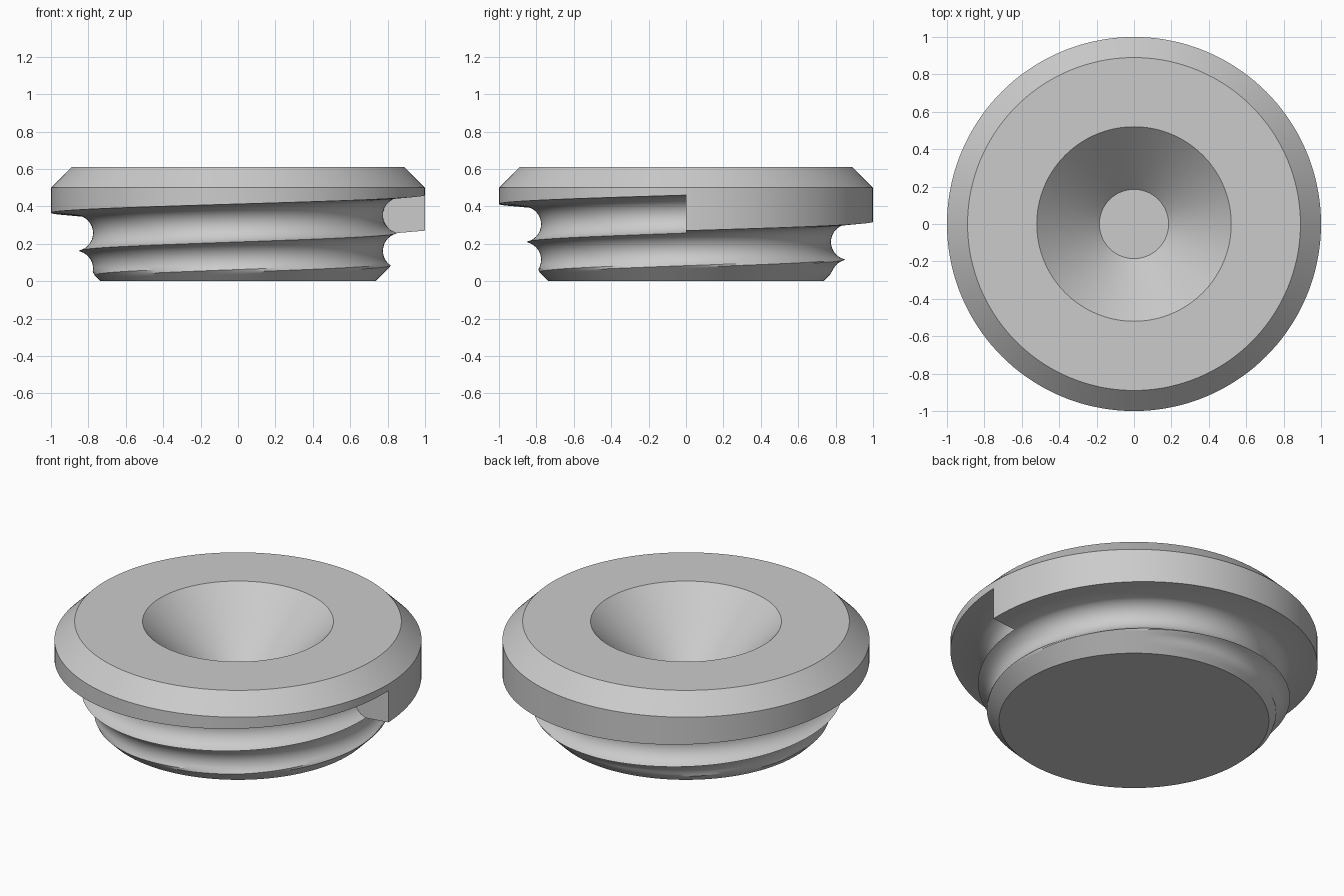
import bpy, bmesh, math

cube = bpy.data.objects.get("Cube")
if cube:
    bpy.data.objects.remove(cube, do_unlink=True)

SEGMENTS = 144      # columns round the plug
PITCH = 0.19        # rise of the thread per turn
TURNS = 3
STEPS = 14          # points across one groove
RIDGE_Z = 0.257     # top ridge at the start of the turn
RIM_Z = 0.27        # lower rim edge at the start of the turn
ROOT, CREST, FOOT = 0.775, 0.85, 0.735
SWEEP = math.radians(75)

# One material for the whole part
grey = bpy.data.materials.new("plain_grey")
grey.use_nodes = True
color = (0.6, 0.6, 0.6, 1)
grey.diffuse_color = color
grey.node_tree.nodes["Principled BSDF"].inputs["Base Color"].default_value = color


def thread_points(rise):
    """Rounded grooves from the top ridge down, cut by the foot chamfer."""
    points = []
    for i in range(TURNS * STEPS + 1):
        turn, step = divmod(i, STEPS)
        phi = SWEEP * (1 - 2 * step / STEPS)
        r = ROOT + (CREST - ROOT) * (1 - math.cos(phi)) / (1 - math.cos(SWEEP))
        drop = PITCH * (turn + 0.5 - 0.5 * math.sin(phi) / math.sin(SWEEP))
        z = max(0, RIDGE_Z + rise - drop)
        points.append((min(r, FOOT + z), z))
    return points


def column(rise):
    """Half section: countersink, chamfered head, helical rim edge, thread, base."""
    head = [(0, 0.275), (0.185, 0.275), (0.52, 0.61), (0.89, 0.61), (1, 0.5),
            (1, RIM_Z + PITCH), (1, RIM_Z + rise)]
    return head + thread_points(rise) + [(0, 0)]


# Sweep the half section round the axis while the thread climbs
bm = bmesh.new()
columns = []
for i in range(SEGMENTS + 1):
    t = i / SEGMENTS
    c, s = math.cos(math.tau * t), math.sin(math.tau * t)
    columns.append([bm.verts.new((r * c, r * s, z)) for r, z in column(PITCH * t)])
for a, b in zip(columns, columns[1:]):
    for k in range(len(a) - 1):
        bm.faces.new((a[k], b[k], b[k + 1], a[k + 1]))

# Flat wall where the groove stops under the rim
rim = 6
wall = bm.faces.new(columns[-1][rim:rim + STEPS + 2] + [columns[0][rim]])
bmesh.ops.triangulate(bm, faces=[wall])

bmesh.ops.remove_doubles(bm, verts=bm.verts, dist=0.00002)
bmesh.ops.dissolve_degenerate(bm, edges=bm.edges, dist=0.00001)
bmesh.ops.recalc_face_normals(bm, faces=bm.faces)

mesh = bpy.data.meshes.new("threaded_plug")
bm.to_mesh(mesh)
bm.free()
mesh.materials.append(grey)
plug = bpy.data.objects.new("threaded_plug", mesh)
bpy.context.collection.objects.link(plug)

# Smooth shading with crisp ridges
bpy.ops.object.select_all(action="DESELECT")
plug.select_set(True)
bpy.context.view_layer.objects.active = plug
bpy.ops.object.shade_smooth_by_angle(angle=math.radians(28))
